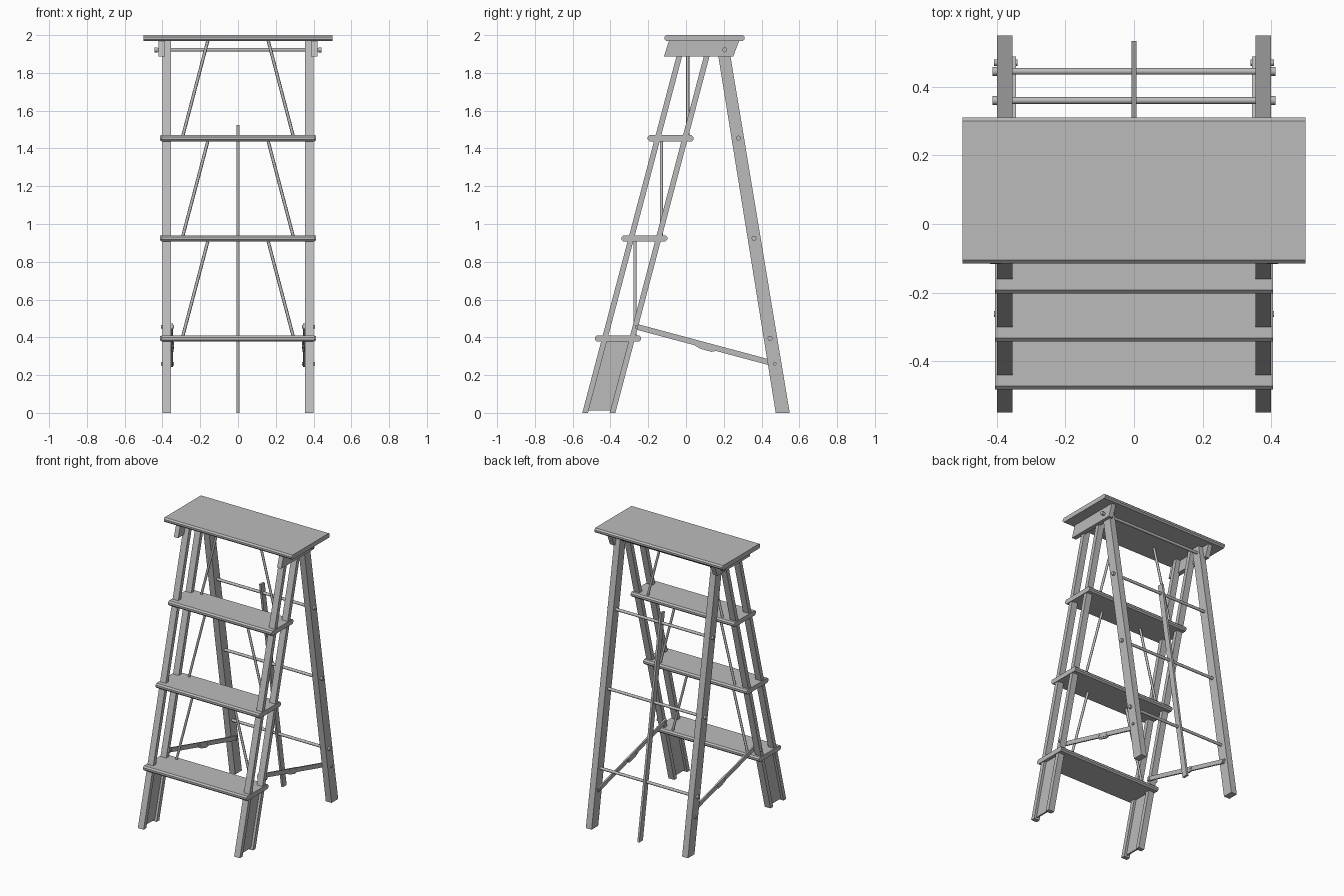
import bpy, bmesh, math
from mathutils import Vector

cube = bpy.data.objects.get("Cube")
if cube:
    bpy.data.objects.remove(cube, do_unlink=True)

GREY = (0.5, 0.5, 0.5, 1)
mat = bpy.data.materials.new("plain grey")
mat.use_nodes = True
mat.diffuse_color = GREY
mat.node_tree.nodes["Principled BSDF"].inputs["Base Color"].default_value = GREY


def finish(name, bm):
    bmesh.ops.recalc_face_normals(bm, faces=bm.faces)
    mesh = bpy.data.meshes.new(name)
    bm.to_mesh(mesh)
    bm.free()
    mesh.materials.append(mat)
    obj = bpy.data.objects.new(name, mesh)
    bpy.context.collection.objects.link(obj)
    return obj


def prism(name, profile, x0, x1):
    """Extrude a side profile of (y, z) points from x0 to x1."""
    bm = bmesh.new()
    face = bm.faces.new([bm.verts.new((x0, y, z)) for y, z in profile])
    ext = bmesh.ops.extrude_face_region(bm, geom=[face])
    verts = [g for g in ext["geom"] if isinstance(g, bmesh.types.BMVert)]
    bmesh.ops.translate(bm, verts=verts, vec=(x1 - x0, 0, 0))
    return finish(name, bm)


def rod(name, a, b, radius, sides=12):
    a, b = Vector(a), Vector(b)
    bm = bmesh.new()
    bmesh.ops.create_cone(bm, cap_ends=True, segments=sides, radius1=radius,
                          radius2=radius, depth=(b - a).length)
    bmesh.ops.rotate(bm, verts=bm.verts, matrix=(b - a).to_track_quat("Z", "Y").to_matrix())
    bmesh.ops.translate(bm, verts=bm.verts, vec=(a + b) / 2)
    for f in bm.faces:
        f.smooth = len(f.verts) == 4
    for e in bm.edges:
        e.smooth = all(len(f.verts) == 4 for f in e.link_faces)
    return finish(name, bm)


def slab(y0, y1, z0, z1, c=0.01):
    """Board profile with chamfered front and back edges."""
    return [(y0 + c, z0), (y1 - c, z0), (y1, z0 + c), (y1, z1 - c),
            (y1 - c, z1), (y0 + c, z1), (y0, z1 - c), (y0, z0 + c)]


def leaning(y, width, slope, z0, z1):
    """Parallelogram profile that starts at y on the floor."""
    return [(y + slope * z0, z0), (y + width + slope * z0, z0),
            (y + width + slope * z1, z1), (y + slope * z1, z1)]


FRONT, REAR = 0.264, -0.161     # lean of the two ladder halves
TOP = 1.97

# Top board
prism("top_board", slab(-0.115, 0.31, TOP - 0.002, 2.0), -0.5, 0.5)

# Steps, each with a rolled lip front and back
steps = [(-0.482, 0.377), (-0.342, 0.907), (-0.203, 1.437)]
for i, (y, z) in enumerate(steps, 1):
    prism(f"step_{i}", slab(y, y + 0.243, z, z + 0.033), -0.405, 0.405)

for side, s in (("left", 1), ("right", -1)):
    # Front rails: two flanges, joined by a web below the first step
    for part, y in (("front", -0.549), ("back", -0.404)):
        prism(f"{side}_rail_{part}_flange", leaning(y, 0.03, FRONT, 0, TOP), s * 0.354, s * 0.399)
    prism(f"{side}_rail_web", leaning(-0.52, 0.117, FRONT, 0.012, 0.38), s * 0.37, s * 0.382)

    # Rear legs
    w0, w1 = 0.074, 0.064
    y1 = 0.475 + REAR * TOP
    prism(f"{side}_rear_leg", [(0.475, 0), (0.475 + w0, 0), (y1 + w1, TOP), (y1, TOP)],
          s * 0.354, s * 0.399)

    # Bracket under the top board
    prism(f"{side}_top_bracket", [(-0.117, 1.887), (0.25, 1.887), (0.282, TOP), (-0.09, TOP)],
          s * 0.387, s * 0.42)

    # Folding brace with its bolts and centre joint
    a, b = Vector((-0.262, 0.456)), Vector((0.47, 0.26))
    d = (b - a).normalized()
    n = Vector((-d.y, d.x)) * 0.015
    prism(f"{side}_brace", [a - d * 0.015 - n, b + d * 0.015 - n, b + d * 0.015 + n,
                            a - d * 0.015 + n], s * 0.344, s * 0.354)
    mid = a.lerp(b, 0.5)
    prism(f"{side}_brace_joint", [mid - d * 0.06 - n, mid - d * 0.02 - n * 1.7,
                                  mid + d * 0.04 - n * 1.7, mid + d * 0.06 - n,
                                  mid + d * 0.06 + n, mid - d * 0.06 + n], s * 0.341, s * 0.351)
    for part, p in (("front", a), ("rear", b)):
        rod(f"{side}_brace_{part}_bolt", (s * 0.339, *p), (s * 0.408, *p), 0.009)
    for off in (-0.035, 0.045):
        p = mid + d * off
        rod(f"{side}_brace_pin", (s * 0.338, *p), (s * 0.356, *p), 0.007)

    # Slanted support struts standing on each step
    tops = [z for _, z in steps[1:]] + [TOP]
    for i, ((y, z), top) in enumerate(zip(steps, tops), 1):
        ys = y + 0.212
        rod(f"{side}_strut_{i}", (s * 0.292, ys, z + 0.03), (s * 0.16, ys, top), 0.0085, 8)

# Cross rods with end knobs
rods = [(0.445, 0.395, 0.405), (0.36, 0.925, 0.405), (0.277, 1.455, 0.405), (0.205, 1.922, 0.435)]
for i, (y, z, x) in enumerate(rods, 1):
    rod(f"cross_rod_{i}", (-x, y, z), (x, y, z), 0.01)
    for s in (-1, 1):
        rod(f"cross_rod_knob_{i}", (s * (x - 0.008), y, z), (s * (x + 0.008), y, z), 0.013)

# Centre pole between the rear legs
prism("centre_pole", leaning(0.492, 0.041, REAR, 0, 1.525), -0.0075, 0.0075)
